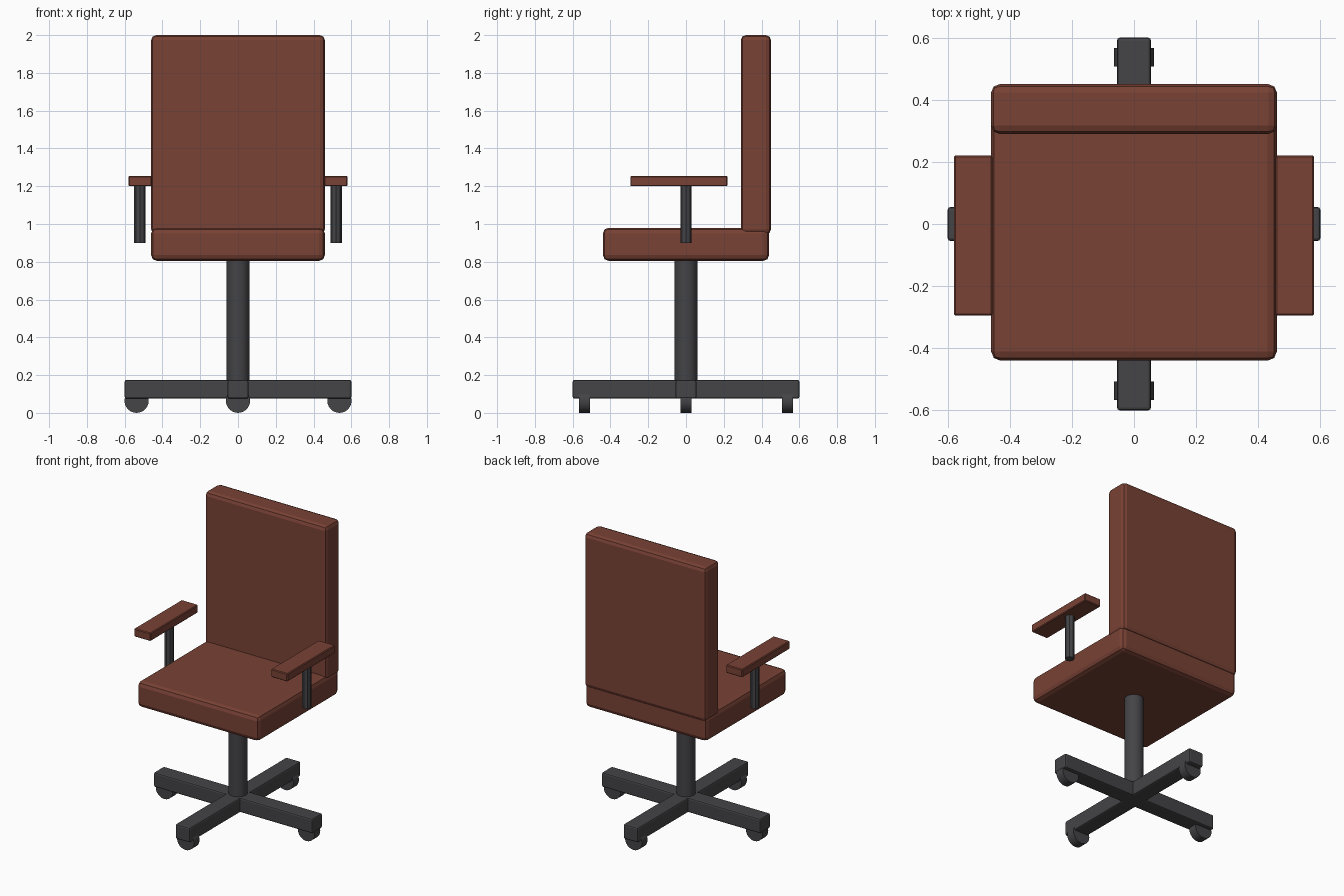
import bpy
import math

cube = bpy.data.objects.get("Cube")
if cube:
    bpy.data.objects.remove(cube, do_unlink=True)


def material(name, colour):
    mat = bpy.data.materials.new(name)
    mat.use_nodes = True
    mat.diffuse_color = colour
    mat.node_tree.nodes["Principled BSDF"].inputs["Base Color"].default_value = colour
    return mat


LEATHER = material("brown leather", (0.19, 0.054, 0.035, 1))
METAL = material("dark grey metal", (0.058, 0.058, 0.063, 1))


def finish(name, mat):
    obj = bpy.context.object
    obj.name = name
    obj.data.materials.append(mat)
    return obj


def box(name, low, high, mat, bevel, segments=2):
    """Bevelled box between two opposite corners."""
    centre = [(a + b) / 2 for a, b in zip(low, high)]
    bpy.ops.mesh.primitive_cube_add(size=1, location=centre)
    obj = finish(name, mat)
    obj.scale = [b - a for a, b in zip(low, high)]
    bpy.ops.object.transform_apply(location=False, rotation=False, scale=True)
    mod = obj.modifiers.new("soft edges", "BEVEL")
    mod.width = bevel
    mod.segments = segments
    return obj


def cylinder(name, location, radius, depth, mat, sides, rotation=(0, 0, 0)):
    bpy.ops.mesh.primitive_cylinder_add(vertices=sides, radius=radius, depth=depth,
                                        location=location, rotation=rotation)
    obj = finish(name, mat)
    bpy.ops.object.shade_smooth_by_angle(angle=math.radians(30))
    return obj


# Cushions
box("seat", (-0.46, -0.44, 0.805), (0.46, 0.44, 0.98), LEATHER, 0.03)
box("backrest", (-0.46, 0.29, 0.945), (0.46, 0.45, 2.0), LEATHER, 0.027)

# Armrests and their posts
for side, label in ((1, "left"), (-1, "right")):
    inner, outer = sorted((side * 0.455, side * 0.58))
    box(label + "_armrest", (inner, -0.295, 1.2), (outer, 0.22, 1.255), LEATHER, 0.005, 1)
    cylinder(label + "_armrest_post", (side * 0.52, 0, 1.05), 0.03, 0.3, METAL, 8)

# Column and crossed base
cylinder("column", (0, 0, 0.47), 0.06, 0.72, METAL, 32)
box("base_bar_side_to_side", (-0.6, -0.055, 0.075), (0.6, 0.055, 0.175), METAL, 0.01)
box("base_bar_front_to_back", (-0.055, -0.6, 0.075), (0.055, 0.6, 0.175), METAL, 0.01)

# Wheels, all rolling sideways
for label, x, y in (("left", 1, 0), ("right", -1, 0), ("front", 0, -1), ("back", 0, 1)):
    cylinder(label + "_wheel", (x * 0.537, y * 0.537, 0.064), 0.064, 0.06, METAL, 24,
             (math.pi / 2, 0, 0))
